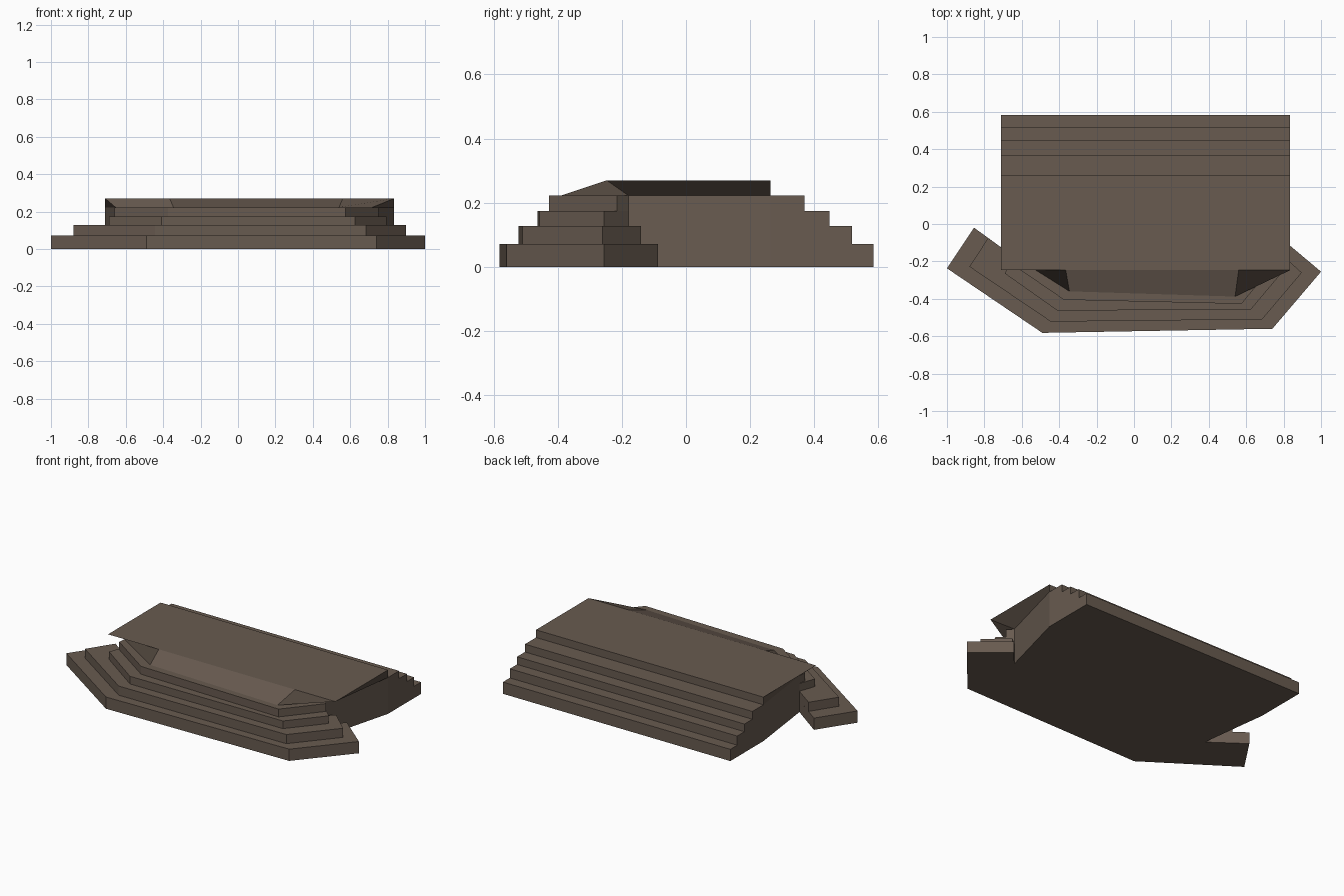
import bpy
import bmesh

cube = bpy.data.objects.get("Cube")
if cube:
    bpy.data.objects.remove(cube, do_unlink=True)

# One stone colour
stone = bpy.data.materials.new("brown_stone")
stone.use_nodes = True
color = (0.138, 0.104, 0.08, 1)
stone.diffuse_color = color
bsdf = next(n for n in stone.node_tree.nodes if n.type == "BSDF_PRINCIPLED")
bsdf.inputs["Base Color"].default_value = color
bsdf.inputs["Roughness"].default_value = 0.9


def loft(name, lower, upper, z0, z1):
    """Closed solid between two matching counter-clockwise outlines."""
    bm = bmesh.new()
    b = [bm.verts.new((x, y, z0)) for x, y in lower]
    t = [bm.verts.new((x, y, z1)) for x, y in upper]
    bm.faces.new(b[::-1])
    bm.faces.new(t)
    for i in range(len(b)):
        j = (i + 1) % len(b)
        bm.faces.new((b[j], t[j], t[i], b[i]))
    mesh = bpy.data.meshes.new(name)
    bm.to_mesh(mesh)
    bm.free()
    mesh.materials.append(stone)
    obj = bpy.data.objects.new(name, mesh)
    bpy.context.collection.objects.link(obj)
    return obj


# Shared body: width at the back, narrowing toward the neck
LEFT, RIGHT, BEND = 0.835, -0.71, 0.263
NECK_L, NECK_R = (0.718, -0.18), (-0.655, -0.165)

# Stepped tiers: bottom, top, rear edge, front outline from model right to left
tiers = [
    (0.0, 0.072, 0.584, [(-0.855, -0.02), (-1, -0.237), (-0.49, -0.582),
                         (0.74, -0.56), (1, -0.255), (0.8, -0.087)]),
    (0.072, 0.128, 0.517, [(-0.78, -0.075), (-0.88, -0.228), (-0.445, -0.522),
                           (0.685, -0.51), (0.897, -0.26), (0.765, -0.14)]),
    (0.128, 0.175, 0.447, [(-0.69, -0.265), (-0.41, -0.463),
                           (0.625, -0.457), (0.795, -0.255)]),
    (0.175, 0.223, 0.37, [(-0.66, -0.21), (-0.375, -0.405),
                          (0.575, -0.427), (0.75, -0.215)]),
]
for n, (z0, z1, rear, front) in enumerate(tiers, 1):
    outline = [NECK_R] + front + [NECK_L, (LEFT, BEND), (LEFT, rear),
                                  (RIGHT, rear), (RIGHT, BEND)]
    loft(f"step_tier_{n}", outline, outline, z0, z1)

# Top slab: overhanging front corners and a ramp in the middle of the front
EDGE = -0.247
slab_bottom = [NECK_R, (-0.345, -0.36), (0.54, -0.388), NECK_L,
               (LEFT, BEND), (RIGHT, BEND)]
slab_top = [(RIGHT, EDGE), (-0.365, EDGE), (0.56, EDGE), (LEFT, EDGE),
            (LEFT, BEND), (RIGHT, BEND)]
loft("top_slab", slab_bottom, slab_top, 0.223, 0.27)
